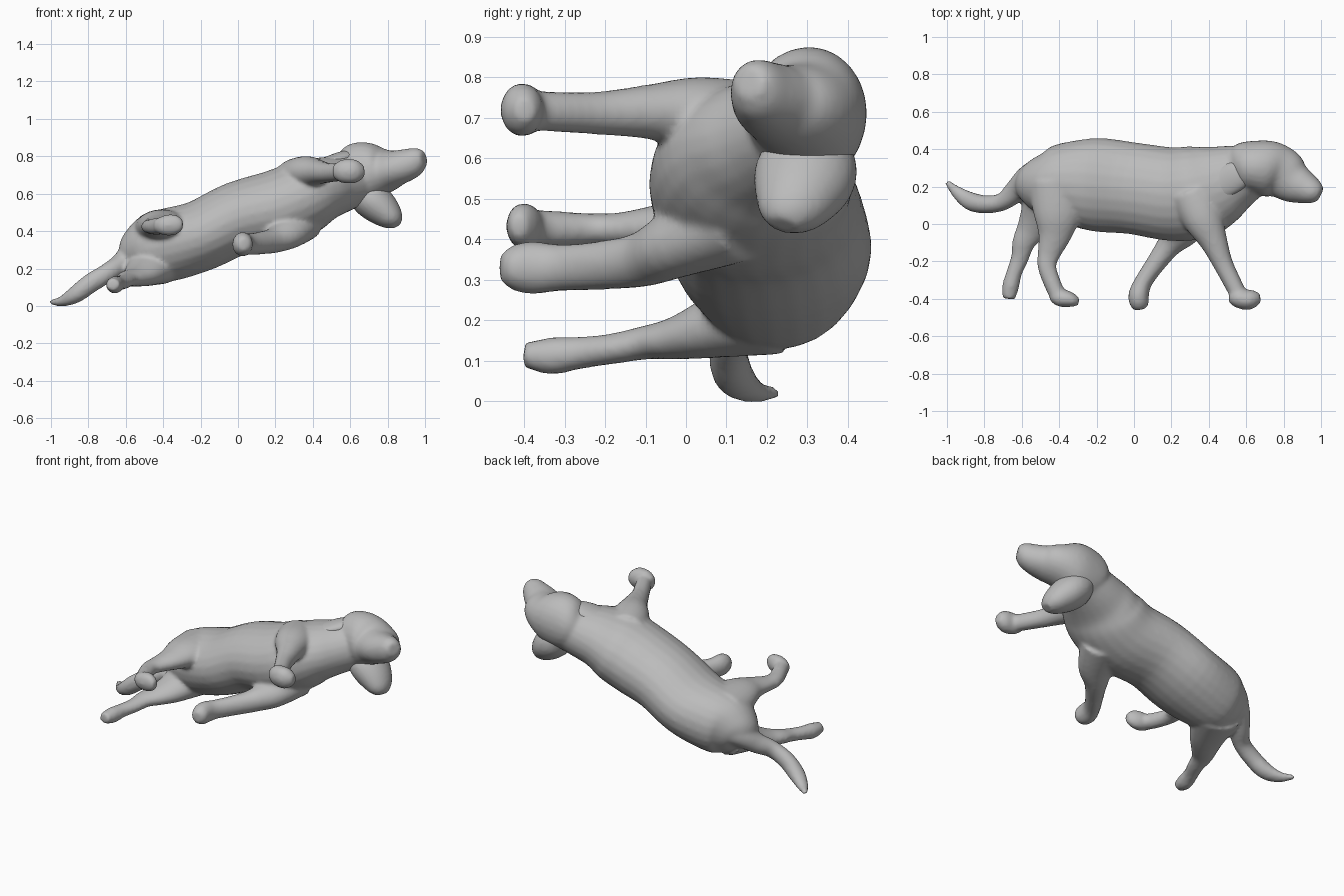
import bpy, bmesh, math
from mathutils import Vector

coat = bpy.data.materials.new("grey coat")
coat.diffuse_color = (0.5, 0.5, 0.5, 1)
X, Y = Vector((1, 0, 0)), Vector((0, 1, 0))
SIDES = 24


def resample(sections, steps=4):
    """Catmull-Rom curve through the sections."""
    vs = [Vector(s) for s in sections]
    out = []
    for i in range(len(vs) - 1):
        p0, p1, p2, p3 = vs[max(i - 1, 0)], vs[i], vs[i + 1], vs[min(i + 2, len(vs) - 1)]
        for k in range(steps):
            t = k / steps
            out.append(0.5 * (2 * p1 + (p2 - p0) * t + (2 * p0 - 5 * p1 + 4 * p2 - p3) * t ** 2
                              + (3 * p1 - p0 - 3 * p2 + p3) * t ** 3))
    return out + [vs[-1]]


def loft(bm, sections, ref):
    """Closed tube through (x, y, z, side radius, depth radius) sections."""
    sections = resample(sections)
    pts = [Vector(s[:3]) for s in sections]
    rings = []
    for i, s in enumerate(sections):
        t = (pts[min(i + 1, len(pts) - 1)] - pts[max(i - 1, 0)]).normalized()
        side = t.cross(ref).normalized()
        up = side.cross(t).normalized()
        rings.append([bm.verts.new(pts[i] + side * s[3] * math.cos(a) + up * s[4] * math.sin(a))
                      for a in (2 * math.pi * k / SIDES for k in range(SIDES))])
    for r, q in zip(rings, rings[1:]):
        for k in range(SIDES):
            n = (k + 1) % SIDES
            bm.faces.new((r[k], r[n], q[n], q[k]))
    bm.faces.new(rings[0][::-1])
    bm.faces.new(rings[-1])


def make(name, tubes, voxel, smooth):
    """Fuse several tubes into one soft skin."""
    bm = bmesh.new()
    for sections, ref in tubes:
        loft(bm, sections, ref)
    bmesh.ops.recalc_face_normals(bm, faces=bm.faces)
    me = bpy.data.meshes.new(name)
    bm.to_mesh(me)
    bm.free()
    me.materials.append(coat)
    ob = bpy.data.objects.new(name, me)
    bpy.context.collection.objects.link(ob)
    rm = ob.modifiers.new("fuse", 'REMESH')
    rm.mode, rm.voxel_size, rm.use_smooth_shade = 'VOXEL', voxel, True
    sm = ob.modifiers.new("soften", 'SMOOTH')
    sm.factor, sm.iterations = 0.5, smooth
    return ob


# Torso from rump to neck
torso = [(-.60, .25, .26, .06, .07), (-.56, .235, .28, .12, .12), (-.48, .22, .305, .175, .175),
         (-.38, .22, .325, .195, .215), (-.20, .21, .375, .19, .25), (0, .19, .47, .195, .245),
         (.20, .16, .52, .205, .25), (.34, .17, .575, .20, .25), (.44, .205, .62, .175, .225),
         (.54, .25, .65, .155, .18), (.64, .29, .68, .14, .14)]
# Head from skull to nose
head = [(.52, .29, .69, .08, .09), (.57, .30, .695, .14, .13), (.64, .305, .705, .168, .14),
        (.72, .295, .715, .158, .15), (.79, .27, .722, .118, .14), (.85, .225, .738, .095, .115),
        (.91, .195, .757, .085, .09), (.965, .17, .78, .068, .065), (.995, .155, .787, .04, .04)]
# Tail sweeping back and curling at the tip
tail = [(-.46, .30, .32, .09, .08), (-.56, .25, .28, .07, .07), (-.63, .18, .22, .058, .062),
        (-.70, .12, .175, .052, .048), (-.79, .105, .12, .052, .048), (-.87, .12, .06, .046, .05),
        (-.94, .165, .025, .028, .036), (-1.0, .225, .02, .014, .014)]
# Striding legs
front_upper = [(.32, .16, .68, .11, .13), (.37, .03, .71, .092, .11), (.425, -.09, .715, .068, .075),
               (.475, -.21, .712, .054, .054), (.53, -.32, .715, .05, .048),
               (.565, -.39, .72, .05, .045)]
front_lower = [(.32, .12, .45, .11, .14), (.26, -.02, .39, .085, .11), (.19, -.11, .35, .068, .068),
               (.11, -.22, .335, .06, .052), (.05, -.31, .33, .058, .048),
               (.025, -.38, .33, .066, .055), (.03, -.43, .33, .055, .05), (.035, -.458, .33, .03, .03)]
hind_upper = [(-.40, .20, .40, .12, .17), (-.41, .05, .43, .085, .13), (-.425, -.06, .43, .058, .09),
              (-.455, -.16, .425, .042, .062), (-.465, -.23, .425, .04, .05),
              (-.435, -.32, .425, .045, .046), (-.405, -.385, .43, .045, .045)]
hind_lower = [(-.44, .20, .23, .12, .15), (-.50, .06, .18, .075, .11), (-.55, -.03, .155, .052, .08),
              (-.59, -.10, .145, .042, .062), (-.61, -.18, .13, .038, .048),
              (-.64, -.26, .12, .04, .042), (-.66, -.335, .112, .046, .045), (-.67, -.40, .115, .03, .035)]
# Paws pointing forward
front_paw = [(.51, -.385, .72, .035, .03), (.55, -.395, .72, .06, .05), (.60, -.405, .72, .066, .054),
             (.64, -.40, .72, .058, .048), (.675, -.395, .722, .03, .025)]
hind_paw = [(-.44, -.38, .43, .035, .03), (-.40, -.395, .43, .052, .045), (-.36, -.40, .433, .058, .045),
            (-.32, -.41, .435, .048, .034), (-.295, -.415, .435, .025, .02)]
make("body", [(torso, Y), (head, Y), (tail, Y), (front_paw, Y), (hind_paw, Y)] +
     [(leg, X) for leg in (front_upper, front_lower, hind_upper, hind_lower)], .012, 5)

# Hanging ears
lower_ear = [(.64, .32, .64, .07, .09), (.69, .305, .59, .10, .12), (.74, .29, .545, .10, .125),
             (.79, .27, .50, .085, .105), (.83, .25, .46, .06, .075), (.85, .24, .435, .03, .04)]
upper_ear = [(.62, .30, .80, .04, .06), (.55, .26, .785, .04, .08), (.48, .225, .765, .035, .085),
             (.42, .20, .75, .03, .07), (.38, .19, .74, .015, .04)]
make("lower_ear", [(lower_ear, Y)], .011, 3)
make("upper_ear", [(upper_ear, Y)], .01, 3)
